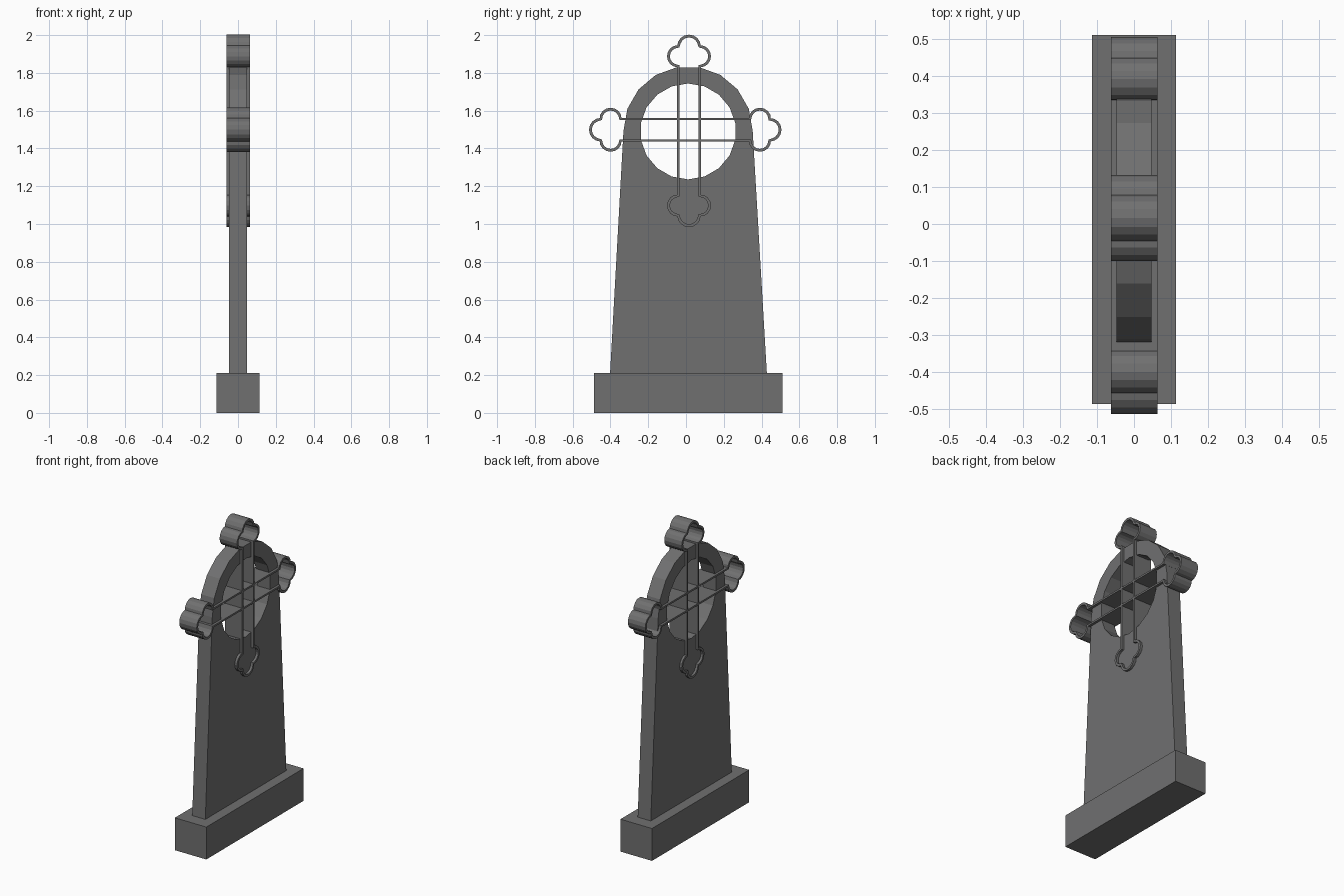
import bpy, bmesh
from math import sin, cos, radians

if "Cube" in bpy.data.objects:
    bpy.data.objects.remove(bpy.data.objects["Cube"])

# Dark grey iron / stone colour
dark = bpy.data.materials.new("dark_grey")
dark.diffuse_color = (0.162, 0.162, 0.163, 1)
dark.use_nodes = True
dark.node_tree.nodes["Principled BSDF"].inputs["Base Color"].default_value = dark.diffuse_color


def finish(name, bm):
    bmesh.ops.recalc_face_normals(bm, faces=bm.faces)
    mesh = bpy.data.meshes.new(name)
    bm.to_mesh(mesh)
    bm.free()
    mesh.materials.append(dark)
    obj = bpy.data.objects.new(name, mesh)
    bpy.context.collection.objects.link(obj)
    return obj


def arc(cy, cz, r, a0, a1, n):
    """Points on an arc in the (y, z) plane, angles in degrees."""
    return [(cy + r * cos(radians(a0 + (a1 - a0) * i / n)),
             cz + r * sin(radians(a0 + (a1 - a0) * i / n))) for i in range(n + 1)]


def loop_edges(bm, pts, x):
    vs = [bm.verts.new((x, y, z)) for y, z in pts]
    return [bm.edges.new((vs[i - 1], vs[i])) for i in range(len(vs))]


def push_x(bm, ext, dist):
    verts = [g for g in ext["geom"] if isinstance(g, bmesh.types.BMVert)]
    bmesh.ops.translate(bm, verts=verts, vec=(dist, 0, 0))


# Plinth block
bpy.ops.mesh.primitive_cube_add(size=1, location=(0, 0.012, 0.105))
plinth = bpy.context.object
plinth.name = "plinth"
plinth.scale = (0.226, 0.996, 0.21)
plinth.data.materials.append(dark)

# Tapered slab with arched top and round opening
bm = bmesh.new()
outline = [(-0.402, 0.21), (0.428, 0.21)] + arc(0.011, 1.493, 0.342, 0, 180, 9)
opening = arc(0.011, 1.49, 0.254, 10, 370, 18)[:-1]
edges = loop_edges(bm, outline, -0.047) + loop_edges(bm, opening, -0.047)
bmesh.ops.triangle_fill(bm, use_beauty=True, edges=edges, normal=(1, 0, 0))
push_x(bm, bmesh.ops.extrude_face_region(bm, geom=bm.faces[:], use_keep_orig=True), 0.094)
finish("slab", bm)

# Cross outline: two closed strips, each with a trefoil at both ends
NECK, HALF, LOBE = 0.343, 0.057, 0.052
trefoil = (arc(HALF, NECK + LOBE, LOBE, -90, 90, 8)
           + arc(0, NECK + 2 * LOBE, HALF - 0.002, 0, 180, 8)
           + arc(-HALF, NECK + LOBE, LOBE, 90, 270, 8))


def cross_strip(name, cy, cz, horizontal):
    pts = trefoil + [(-u, -v) for u, v in trefoil]
    if horizontal:
        pts = [(v, -u) for u, v in pts]
    bm = bmesh.new()
    loop_edges(bm, [(cy + u, cz + v) for u, v in pts], -0.062)
    bmesh.ops.remove_doubles(bm, verts=bm.verts, dist=0.004)
    push_x(bm, bmesh.ops.extrude_edge_only(bm, edges=bm.edges[:]), 0.125)
    mod = finish(name, bm).modifiers.new("wall", 'SOLIDIFY')
    mod.thickness = 0.015
    mod.offset = 0


cross_strip("cross_upright", 0.016, 1.493, False)
cross_strip("cross_bar", -0.004, 1.499, True)
